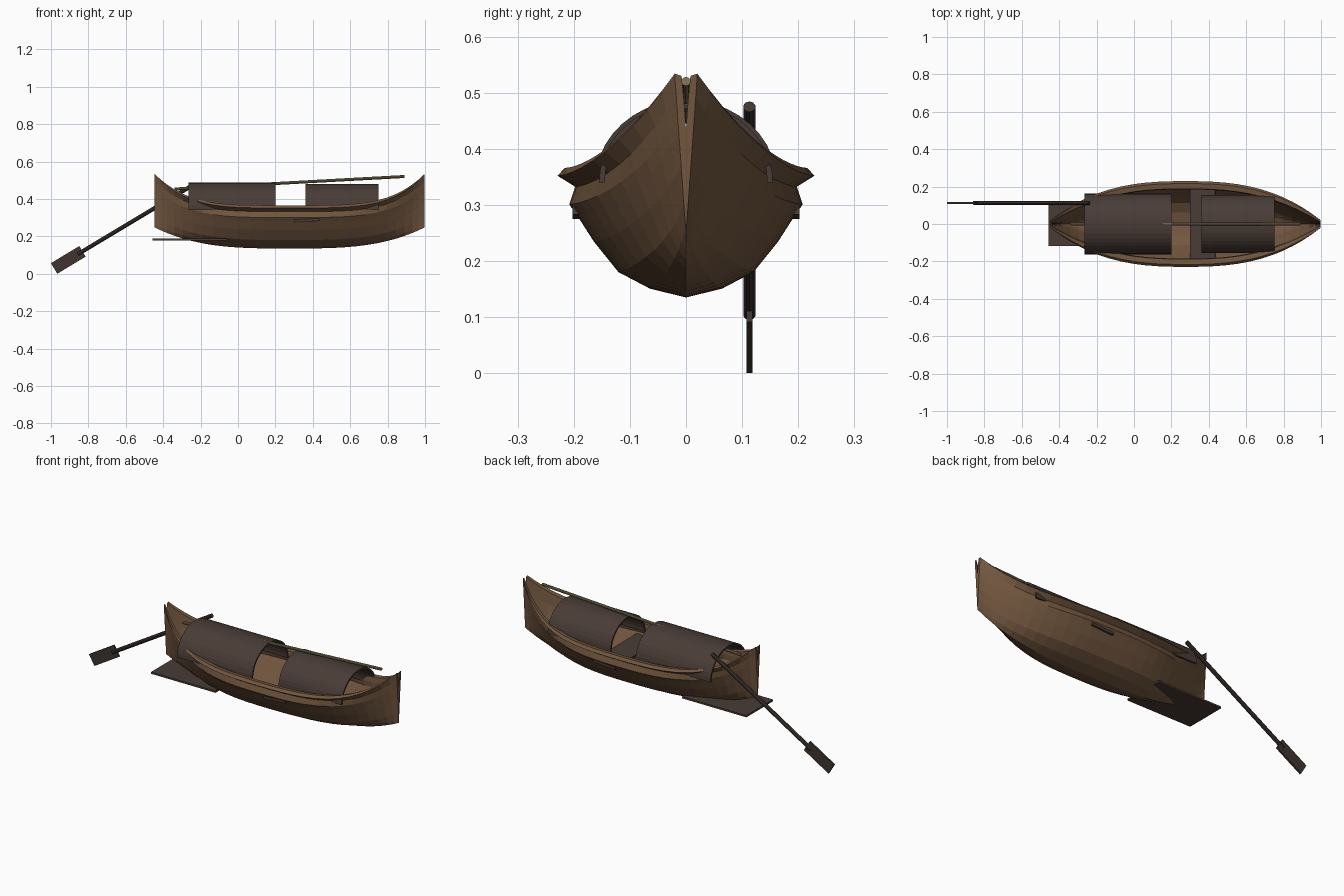
import bpy, bmesh, math
from mathutils import Vector, Matrix

if "Cube" in bpy.data.objects:
    bpy.data.objects.remove(bpy.data.objects["Cube"])


def material(name, rgb):
    m = bpy.data.materials.new(name)
    m.use_nodes = True
    m.diffuse_color = (*rgb, 1)
    bsdf = m.node_tree.nodes["Principled BSDF"]
    bsdf.inputs["Base Color"].default_value = (*rgb, 1)
    bsdf.inputs["Roughness"].default_value = 0.8
    return m


HULL = material("hull_wood", (0.17, 0.095, 0.05))
CANOPY = material("dark_canopy", (0.066, 0.045, 0.037))
OAR = material("dark_oar_wood", (0.05, 0.036, 0.031))
BAMBOO = material("pale_pole", (0.24, 0.19, 0.095))


def finish(name, bm, mat):
    bmesh.ops.recalc_face_normals(bm, faces=bm.faces)
    me = bpy.data.meshes.new(name)
    bm.to_mesh(me)
    bm.free()
    me.materials.append(mat)
    ob = bpy.data.objects.new(name, me)
    bpy.context.collection.objects.link(ob)
    return ob


def box(name, center, size, mat, tilt=0.0):
    bm = bmesh.new()
    bmesh.ops.create_cube(bm, size=1)
    turn = Matrix.Rotation(tilt, 4, "Y")
    bm.transform(Matrix.Translation(center) @ turn @ Matrix.Diagonal((*size, 1)))
    return finish(name, bm, mat)


def rod(name, a, b, radius, mat, sides=10):
    a, b = Vector(a), Vector(b)
    bm = bmesh.new()
    bmesh.ops.create_cone(bm, cap_ends=True, segments=sides, radius1=radius,
                          radius2=radius, depth=(b - a).length)
    turn = (b - a).to_track_quat("Z", "Y").to_matrix().to_4x4()
    bm.transform(Matrix.Translation((a + b) / 2) @ turn)
    return finish(name, bm, mat)


def loft(bm, rings, close=False):
    rows = [[bm.verts.new(p) for p in ring] for ring in rings]
    for r, s in zip(rows, rows[1:]):
        for i in range(len(r) - (0 if close else 1)):
            j = (i + 1) % len(r)
            bm.faces.new((r[i], r[j], s[j], s[i]))
    return rows


# Hull half: rounded amidships, narrowing to a split V at both ends
MID_X, HALF = 0.276, 0.722
SECTION = [(0, 0), (.31, .07), (.58, .2), (.79, .44), (.93, .64), (1, .73), (.95, .87)]
WALL = 0.013


def hull_ring(u):
    a = abs(u)
    x = MID_X + HALF * u
    keel = 0.135 + 0.113 * a ** 3.2
    sheer = 0.362 + 0.168 * a ** 4.3
    w = 0.02 + 0.188 * (1 - a ** 2.6)
    k = 1 - a ** 4
    outer, inner = [], []
    for fy, fz in SECTION:
        fy += (fz - fy) * a ** 3
        y, z = w * fy, keel + (sheer - keel) * fz
        outer.append((x, y, z))
        inner.append((x, max(0, y - WALL * min(1, fz * 3)), z + WALL * (1 - fz)))
    # gunwale rim: outer tip, upper edge, inner edge
    rim = [(x, w + 0.021 * k, sheer - 0.010 * k),
           (x, w + 0.008 * k, sheer + 0.004),
           (x, w - 0.012 - 0.008 * k, sheer)]
    return outer + rim + inner[::-1]


bm = bmesh.new()
STATIONS = 26
rows = loft(bm, [hull_ring(math.sin(math.pi / 2 * t) * .5 + t * .5)
                 for t in [2 * i / STATIONS - 1 for i in range(STATIONS + 1)]])
# close the stem faces with strips between outer and inner wall
for row in (rows[0], rows[-1]):
    n = len(row)
    for i in range(n // 2 - 1):
        bm.faces.new((row[i], row[i + 1], row[n - 2 - i], row[n - 1 - i]))
    m = n // 2
    if n % 2:
        bm.faces.new((row[m - 1], row[m], row[m + 1]))
hull = finish("hull", bm, HULL)
mirror = hull.modifiers.new("mirror", "MIRROR")
mirror.use_axis = (False, True, False)
mirror.merge_threshold = 0.0005


# Arched canopies, open at both ends
def canopy(name, x0, x1, half, top, base=0.34, thick=0.01, steps=20):
    def ring(x):
        pts = []
        for off, order in ((0, 1), (thick, -1)):
            arc = [math.pi * i / steps for i in range(steps + 1)][::order]
            pts += [(x, (half - off) * math.cos(t), base + (top - base - off) * math.sin(t))
                    for t in arc]
        return pts
    bm = bmesh.new()
    rows = loft(bm, [ring(x0), ring(x1)], close=True)
    for row in rows:
        n = len(row)
        for i in range(steps):
            bm.faces.new((row[i], row[i + 1], row[n - 2 - i], row[n - 1 - i]))
    return finish(name, bm, CANOPY)


canopy("rear_canopy", -0.265, 0.20, 0.162, 0.487)
canopy("front_canopy", 0.36, 0.75, 0.155, 0.481)

# Cross seat passing through the sides, and the flat stern board
box("cross_seat", (0.367, 0, 0.286), (0.135, 0.404, 0.014), CANOPY, tilt=-0.06)
box("stern_board", (-0.257, 0, 0.184), (0.40, 0.236, 0.010), CANOPY)

# Long pole lying along the canopy tops
rod("roof_pole", (-0.34, 0, 0.453), (0.89, 0, 0.520), 0.008, BAMBOO)

# Steering oar
SIDE = 0.113
tip = Vector((-0.983, SIDE, 0.0285))
along = Vector((0.857, 0, 0.515))
BLADE = 0.177
rod("oar_shaft", tip + along * (BLADE - 0.03), (-0.24, SIDE, 0.475), 0.011, OAR)
box("oar_blade", tip + along * BLADE / 2, (BLADE, 0.011, 0.066), OAR,
    tilt=-math.atan2(along.z, along.x))
